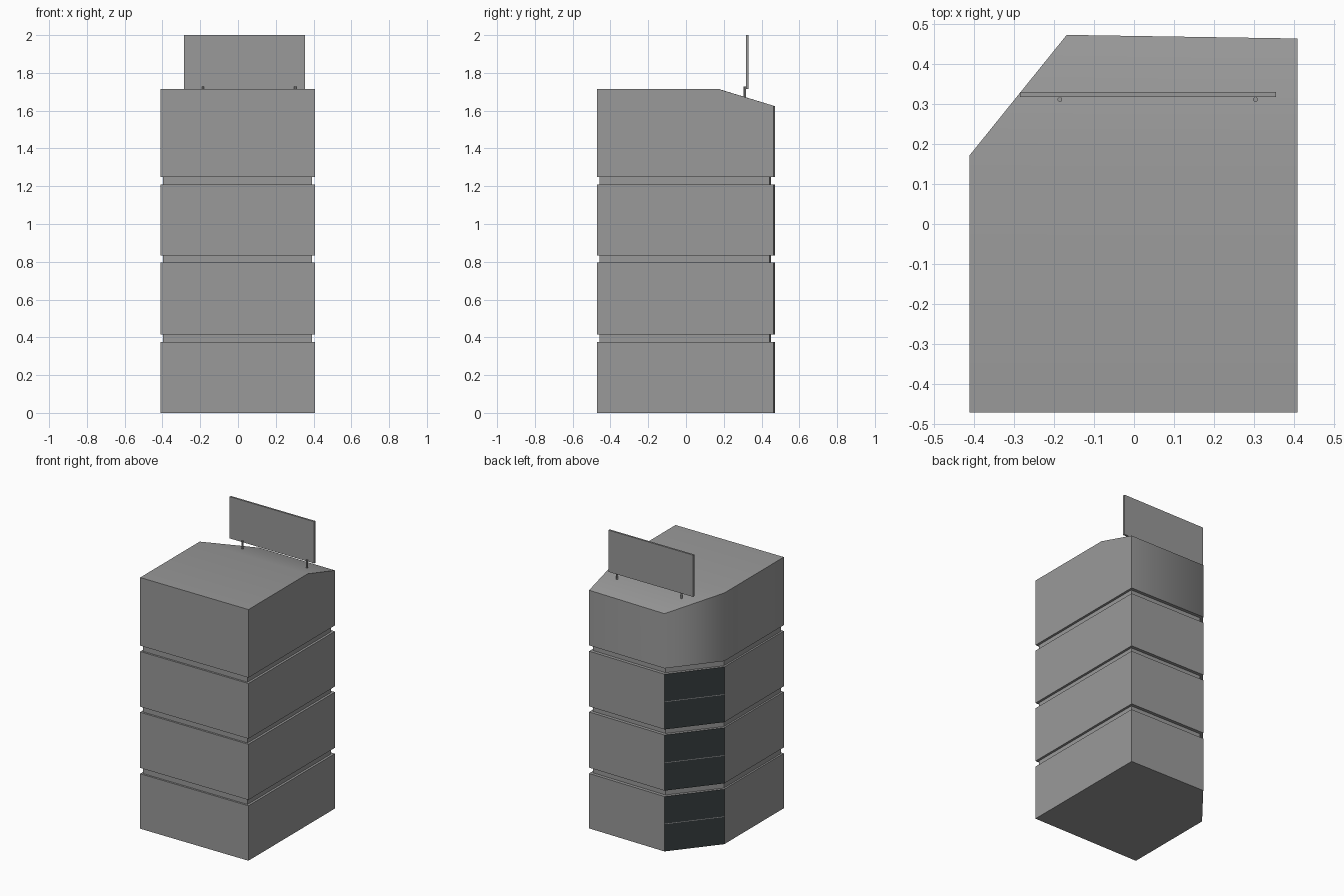
import bpy, bmesh
from mathutils import Vector

cube = bpy.data.objects.get("Cube")
if cube:
    bpy.data.objects.remove(cube, do_unlink=True)


def material(name, rgb):
    m = bpy.data.materials.new(name)
    m.use_nodes = True
    m.diffuse_color = (*rgb, 1)
    m.node_tree.nodes["Principled BSDF"].inputs["Base Color"].default_value = (*rgb, 1)
    return m


CONCRETE = material("grey concrete", (0.32, 0.32, 0.32))
GLASS = material("dark glass", (0.035, 0.045, 0.047))

# Footprints with the cut back corner; the extra side point carries the roof ridge
WALL = [(-0.41, -0.47), (0.408, -0.47), (0.408, 0.17), (0.408, 0.463), (-0.168, 0.472), (-0.41, 0.172)]
RECESS = [(-0.398, -0.457), (0.392, -0.457), (0.392, 0.441), (-0.16, 0.45), (-0.398, 0.16)]
CHAMFER = Vector((-0.78, 0.63, 0))
RIDGE_Y, ROOF_Z, EAVE_DROP = 0.172, 1.715, 0.305


def finish(name, bm, mats):
    bmesh.ops.recalc_face_normals(bm, faces=bm.faces)
    mesh = bpy.data.meshes.new(name)
    bm.to_mesh(mesh)
    bm.free()
    for m in mats:
        mesh.materials.append(m)
    obj = bpy.data.objects.new(name, mesh)
    bpy.context.collection.objects.link(obj)
    return obj


def prism(outline, z0, z1):
    bm = bmesh.new()
    base = bm.faces.new([bm.verts.new((x, y, z0)) for x, y in outline])
    top = bmesh.ops.extrude_face_region(bm, geom=[base])["geom"]
    verts = [v for v in top if isinstance(v, bmesh.types.BMVert)]
    bmesh.ops.translate(bm, verts=verts, vec=(0, 0, z1 - z0))
    bmesh.ops.recalc_face_normals(bm, faces=bm.faces)
    return bm, verts


def box(name, lo, hi):
    bm, _ = prism([(lo[0], lo[1]), (hi[0], lo[1]), (hi[0], hi[1]), (lo[0], hi[1])], lo[2], hi[2])
    return finish(name, bm, [CONCRETE])


# Lower storeys: glazing on the cut corner, divided by a thin transom
storeys = [(0, 0.375), (0.415, 0.795), (0.833, 1.21)]
for i, (z0, z1) in enumerate(storeys, 1):
    bm, _ = prism(WALL, z0, z1)
    middle = (z0 + z1) / 2
    for z in (middle - 0.002, middle + 0.002):
        bmesh.ops.bisect_plane(bm, geom=bm.verts[:] + bm.edges[:] + bm.faces[:],
                               plane_co=(0, 0, z), plane_no=(0, 0, 1))
    for f in bm.faces:
        transom = abs(f.calc_center_median().z - middle) < 0.01
        if f.normal.dot(CHAMFER) > 0.9 and not transom:
            f.material_index = 1
    finish(f"storey_{i}", bm, [CONCRETE, GLASS])

# Recessed bands between storeys
for i, (z0, z1) in enumerate([(0.375, 0.415), (0.795, 0.833), (1.21, 1.25)], 1):
    bm, _ = prism(RECESS, z0, z1)
    finish(f"recessed_band_{i}", bm, [CONCRETE])

# Top storey with a roof sloping down to the back
bm, top = prism(WALL, 1.25, ROOF_Z)
ridge = [v for v in top if abs(v.co.y - RIDGE_Y) < 0.01]
bmesh.ops.connect_verts(bm, verts=ridge)
for v in top:
    v.co.z -= max(0, v.co.y - RIDGE_Y) * EAVE_DROP
obj = finish("top_storey", bm, [CONCRETE])
obj.data.shade_smooth()
obj.data.set_sharp_from_angle(angle=0.95)
weighted = obj.modifiers.new("Weighted Normals", "WEIGHTED_NORMAL")
weighted.keep_sharp = True

# Rooftop sign on two posts
box("sign_panel", (-0.285, 0.317, 1.715), (0.354, 0.33, 2.0))
for name, x in (("sign_post_right", -0.185), ("sign_post_left", 0.303)):
    bpy.ops.mesh.primitive_cylinder_add(vertices=12, radius=0.006, depth=0.075,
                                        location=(x, 0.311, 1.69))
    post = bpy.context.object
    post.name = name
    post.data.materials.append(CONCRETE)
    bpy.ops.object.shade_smooth_by_angle()
